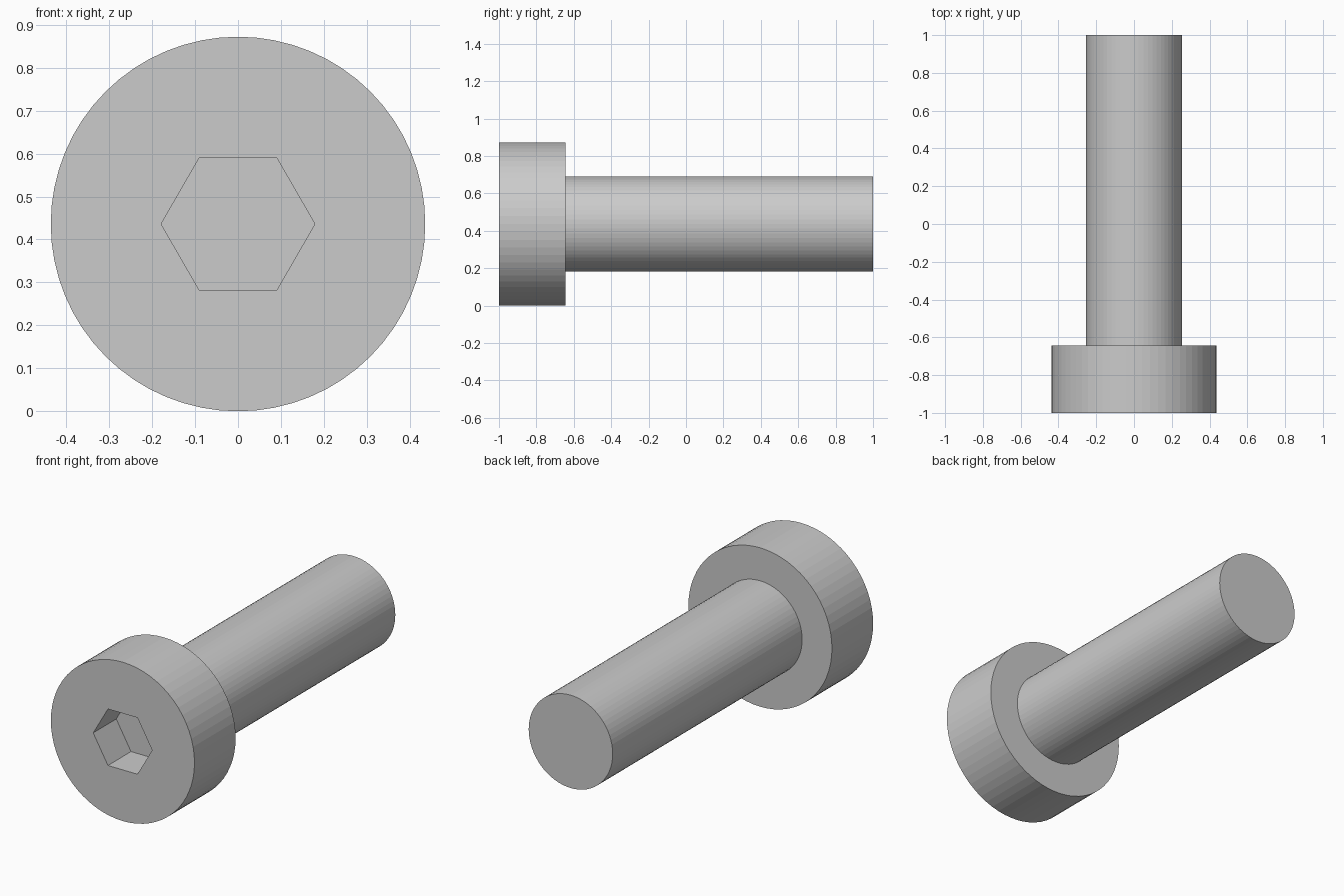
import bpy, bmesh, math
from mathutils import Matrix

if "Cube" in bpy.data.objects:
    bpy.data.objects.remove(bpy.data.objects["Cube"])

AXIS_Z = 0.436      # height of the screw axis
HEAD_R, SHANK_R, HEX_R = 0.436, 0.255, 0.179
FRONT, SHOULDER, TIP = -1.0, -0.643, 1.0
SOCKET_FLOOR = -0.80
SIDES = 64


def ring(bm, radius, y, sides):
    """Circle of edges around the y axis."""
    turn = Matrix.Translation((0, y, AXIS_Z)) @ Matrix.Rotation(math.pi / 2, 4, 'X')
    turn = turn @ Matrix.Rotation(math.pi / 2, 4, 'Z') if sides != 6 else turn
    start = 0 if sides != 6 else math.pi / 6
    verts = [bm.verts.new(turn @ (Matrix.Rotation(2 * math.pi * i / sides, 4, 'Z')
             @ Matrix.Translation((radius, 0, 0))).translation) for i in range(sides)]
    return verts


def skin(bm, rings):
    """Walls between consecutive rings of equal side count."""
    for a, b in zip(rings, rings[1:]):
        n = len(a)
        for i in range(n):
            bm.faces.new((a[i], a[(i + 1) % n], b[(i + 1) % n], b[i]))


bm = bmesh.new()

# head and shank: one turned outer skin, closed at the tip
outer = [ring(bm, r, y, SIDES) for r, y in
         ((HEAD_R, FRONT), (HEAD_R, SHOULDER), (SHANK_R, SHOULDER), (SHANK_R, TIP))]
skin(bm, outer)
bm.faces.new(outer[-1])

# hexagonal drive socket with a flat floor
socket = [ring(bm, HEX_R, y, 6) for y in (FRONT, SOCKET_FLOOR)]
skin(bm, socket)
bm.faces.new(socket[-1])

# flat front face around the socket
rim = [e for e in bm.edges if e.is_boundary]
bmesh.ops.triangle_fill(bm, use_beauty=True, edges=rim, normal=(0, -1, 0))
front = [f for f in bm.faces if all(abs(v.co.y - FRONT) < 1e-5 for v in f.verts)]
bmesh.ops.recalc_face_normals(bm, faces=bm.faces[:])

mesh = bpy.data.meshes.new("socket_head_screw")
bm.to_mesh(mesh)
bm.free()
screw = bpy.data.objects.new("socket_head_screw", mesh)
bpy.context.collection.objects.link(screw)
